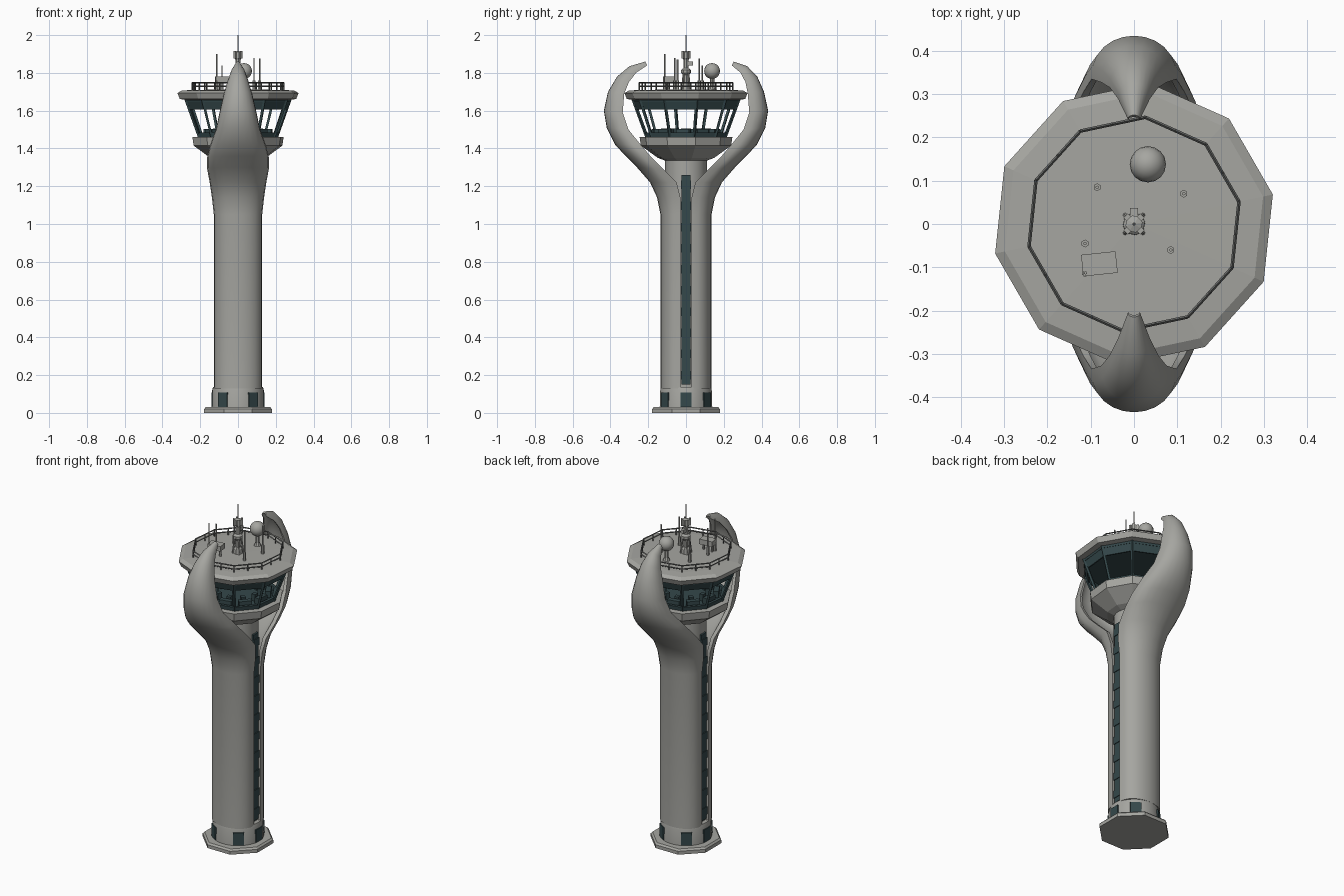
import bpy, bmesh, math
from mathutils import Vector, Matrix

cube = bpy.data.objects.get("Cube")
if cube:
    bpy.data.objects.remove(cube, do_unlink=True)


def material(name, rgb):
    m = bpy.data.materials.new(name)
    m.use_nodes = True
    m.diffuse_color = (*rgb, 1)
    m.node_tree.nodes["Principled BSDF"].inputs["Base Color"].default_value = (*rgb, 1)
    return m


CONCRETE = material("warm grey concrete", (0.38, 0.38, 0.355))
GLASS = material("dark teal glass", (0.035, 0.065, 0.07))
METAL = material("dark grey metal", (0.13, 0.135, 0.13))
SIDES = 10
TURN = math.radians(12)


def finish(name, bm, mat, smooth=None):
    bmesh.ops.recalc_face_normals(bm, faces=bm.faces)
    mesh = bpy.data.meshes.new(name)
    bm.to_mesh(mesh)
    bm.free()
    mesh.materials.append(mat)
    ob = bpy.data.objects.new(name, mesh)
    bpy.context.collection.objects.link(ob)
    if smooth:
        bpy.ops.object.select_all(action='DESELECT')
        ob.select_set(True)
        bpy.context.view_layer.objects.active = ob
        bpy.ops.object.shade_smooth_by_angle(angle=math.radians(smooth))
    return ob


def loft(bm, rings, cap=True):
    loops = [[bm.verts.new(p) for p in ring] for ring in rings]
    n = len(loops[0])
    for a, b in zip(loops, loops[1:]):
        for i in range(n):
            j = (i + 1) % n
            bm.faces.new((a[i], a[j], b[j], b[i]))
    if cap:
        bm.faces.new(loops[0])
        bm.faces.new(loops[-1])


def polar(r, a, z):
    return Vector((r * math.cos(a), r * math.sin(a), z))


def turned(name, profile, mat, sides=SIDES, turn=TURN, cap=True, smooth=None, at=(0, 0)):
    bm = bmesh.new()
    loft(bm, [[polar(r, turn + math.tau * i / sides, z) + Vector((*at, 0))
               for i in range(sides)] for r, z in profile], cap)
    return finish(name, bm, mat, smooth)


def bar(bm, a, b, r, sides=6):
    a, b = Vector(a), Vector(b)
    d = b - a
    m = Matrix.Translation((a + b) / 2) @ d.to_track_quat('Z', 'Y').to_matrix().to_4x4()
    bmesh.ops.create_cone(bm, cap_ends=True, segments=sides, radius1=r, radius2=r,
                          depth=d.length, matrix=m)


def box(bm, centre, size, angle=0):
    m = Matrix.Translation(centre) @ Matrix.Rotation(angle, 4, 'Z') @ Matrix.Diagonal((*size, 1))
    bmesh.ops.create_cube(bm, size=1, matrix=m)


# Base slab, plinth and inner core
turned("base_slab", [(.195, 0), (.195, .02), (.185, .03)], CONCRETE, 8, math.radians(22.5))
turned("plinth", [(.14, .025), (.137, .12), (.132, .138)], CONCRETE, 30, 0, smooth=30)
turned("shaft_core", [(.11, .1), (.11, 1.37)], CONCRETE, 24, 0, smooth=30)

# Ground-floor windows
bm = bmesh.new()
for deg in (0, 54, 126, 180, 234, 306):
    a = math.radians(deg)
    box(bm, polar(.1365, a, .07), (.009, .06, .075), a)
finish("plinth_windows", bm, GLASS)

# Half shells that rise into curved horns: outer y, outer z, edge y, edge z, half width
STATIONS = [
    (.135, .13, .03, .13, .128), (.135, 1.05, .03, 1.05, .128),
    (.153, 1.14, .03, 1.14, .138), (.19, 1.22, .05, 1.22, .15),
    (.26, 1.3, .12, 1.29, .163), (.32, 1.36, .18, 1.35, .164),
    (.375, 1.42, .24, 1.42, .147), (.42, 1.51, .305, 1.5, .117),
    (.435, 1.6, .335, 1.59, .098), (.413, 1.7, .327, 1.69, .075),
    (.365, 1.78, .303, 1.75, .056), (.3, 1.835, .265, 1.8, .037),
    (.215, 1.86, .205, 1.84, .014),
]


def horn(name, side, shift):
    rings = []
    arc = [math.pi * (i / 12 - .5) for i in range(13)]
    for k, (yo, zo, ye, ze, w) in enumerate(STATIONS):
        s = shift * max(0, k - 9) / 3

        def point(t, depth, wide):
            c = max(0, math.cos(t)) ** .85
            f = c * depth
            return (w * wide * math.sin(t), side * (ye + s + (yo - ye) * f), ze + (zo - ze) * f)
        rings.append([point(t, 1, 1) for t in arc] + [point(t, .5, .86) for t in reversed(arc)])
    bm = bmesh.new()
    loft(bm, rings)
    finish(name, bm, CONCRETE, 45)


horn("front_horn", -1, 0)
horn("back_horn", 1, .037)

# Glazed stair strips on both sides
bm = bmesh.new()
for side in (-1, 1):
    box(bm, (side * .112, 0, .705), (.014, .046, 1.11))
    for i in range(10):
        box(bm, (side * .117, 0, .2 + i * .112), (.012, .052, .045))
finish("stair_windows", bm, GLASS)

# Cab: bowl, floor, glazing bands and ceiling
turned("cab_bowl", [(.11, 1.335), (.15, 1.35), (.24, 1.415), (.247, 1.46), (.2, 1.462)], CONCRETE)
turned("cab_floor", [(.212, 1.455), (.217, 1.485), (.2, 1.485), (.195, 1.465)], GLASS)
turned("upper_band", [(.263, 1.605), (.284, 1.66), (.276, 1.66), (.255, 1.605), (.263, 1.605)],
       GLASS, cap=False)
turned("cab_ceiling", [(.28, 1.645), (.28, 1.662)], GLASS)
turned("cab_roof", [(.284, 1.657), (.315, 1.662), (.328, 1.693), (.305, 1.706),
                    (.25, 1.71), (.02, 1.712)], CONCRETE)
bm = bmesh.new()
for i in range(SIDES):
    a = TURN + math.tau * i / SIDES
    bar(bm, polar(.208, a, 1.46), polar(.281, a, 1.66), .009, 4)
finish("cab_mullions", bm, GLASS)

# Control desks and seats
bm = bmesh.new()
for i in range(SIDES):
    a = TURN + math.tau * (i + .5) / SIDES
    box(bm, polar(.165, a, 1.485), (.03, .07, .035), a)
    box(bm, polar(.12, a, 1.48), (.025, .025, .05), a)
finish("control_desks", bm, GLASS)

# Roof railing
bm = bmesh.new()
for i in range(SIDES):
    p, q = (polar(.248, TURN + math.tau * k / SIDES, 0) for k in (i, i + 1))
    for z in (1.728, 1.748):
        up = Vector((0, 0, z))
        bar(bm, p + up, q + up, .004, 4)
    for foot in (p, (p + q) / 2):
        bar(bm, foot + Vector((0, 0, 1.705)), foot + Vector((0, 0, 1.75)), .004, 4)
finish("roof_railing", bm, METAL)

# Radar dome on its stand
bm = bmesh.new()
bmesh.ops.create_uvsphere(bm, u_segments=16, v_segments=10, radius=.042,
                          matrix=Matrix.Translation((.032, .138, 1.81)))
finish("radar_dome", bm, CONCRETE, 40)
turned("dome_stand", [(.022, 1.705), (.012, 1.73), (.012, 1.78)], CONCRETE, 8, at=(.032, .138))

# Equipment box on legs
bm = bmesh.new()
box(bm, (-.08, -.092, 1.765), (.08, .05, .03), math.radians(6))
for dx in (-.028, .028):
    bar(bm, (-.08 + dx, -.092, 1.705), (-.08 + dx, -.092, 1.755), .006)
finish("equipment_box", bm, CONCRETE)

# Whip antennas
bm = bmesh.new()
for x, y, top in ((-.085, .085, 1.84), (.115, .07, 1.875), (-.113, -.045, 1.87),
                  (.085, -.06, 1.88), (-.112, -.113, 1.9)):
    bar(bm, (x, y, 1.705), (x, y, 1.76), .009)
    bar(bm, (x, y, 1.76), (x, y, top), .004)
finish("whip_antennas", bm, CONCRETE)

# Central mast with head and spike
turned("central_mast", [(.027, 1.705), (.024, 1.74), (.016, 1.75), (.016, 1.79), (.026, 1.8),
                        (.026, 1.815), (.014, 1.825), (.014, 1.87), (.02, 1.88), (.02, 1.91),
                        (.004, 1.915), (.002, 2)], CONCRETE, 8)
bm = bmesh.new()
for i in range(4):
    a = math.pi / 4 + i * math.pi / 2
    box(bm, polar(.022, a, 1.895), (.01, .014, .04), a)
    bar(bm, polar(.03, a, 1.705), polar(.018, a, 1.8), .005)
box(bm, (0, .02, 1.85), (.018, .035, .02))
finish("mast_fittings", bm, CONCRETE)
